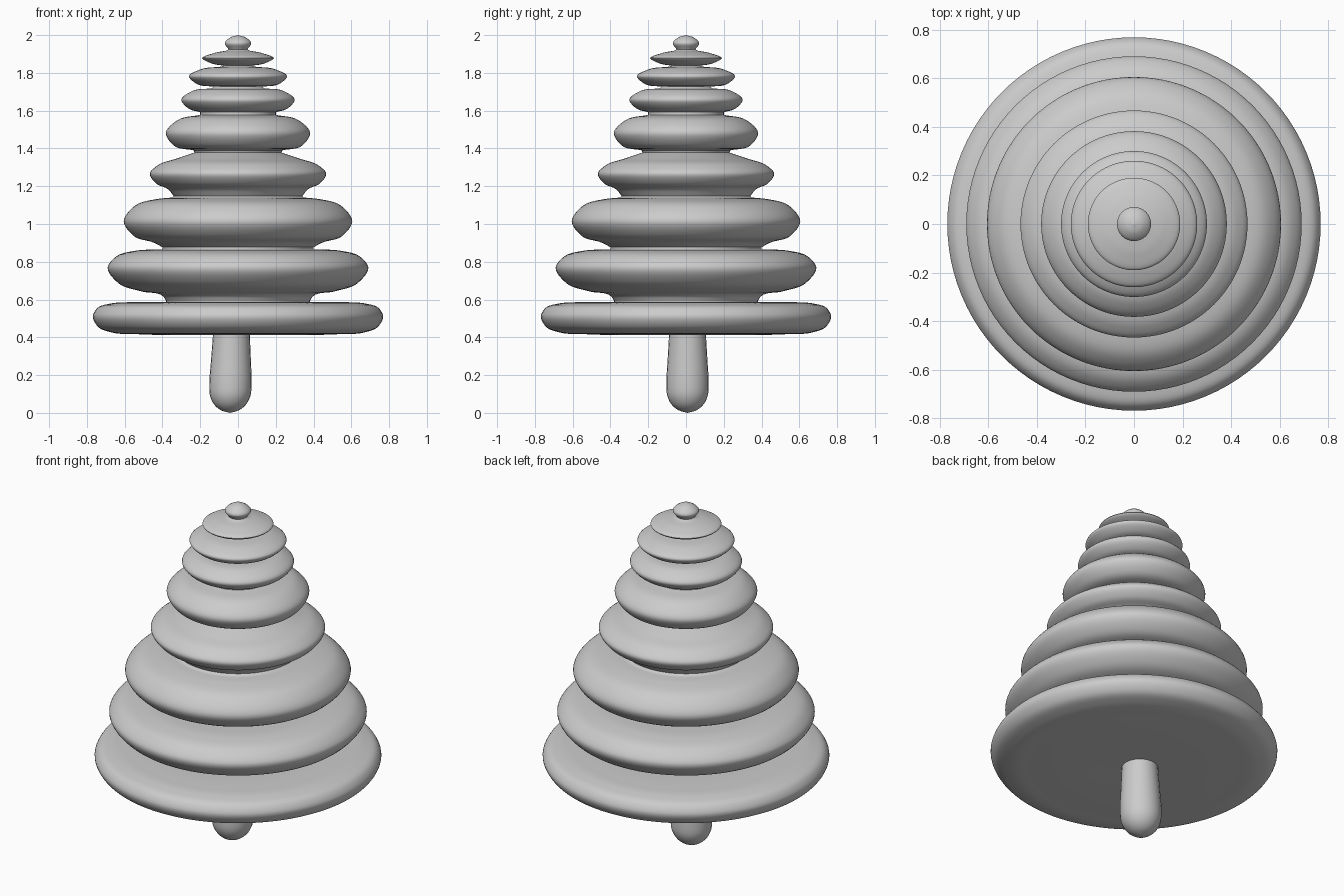
import bpy, bmesh, math
from mathutils import Vector

if "Cube" in bpy.data.objects:
    bpy.data.objects.remove(bpy.data.objects["Cube"])


def smooth_path(points, steps=6):
    """Chord-length spline through (radius, height) points."""
    p = [Vector(q) for q in points]
    d = [(b - a).length for a, b in zip(p, p[1:])]
    v = [(b - a) / l for a, b, l in zip(p, p[1:], d)]
    t = [v[0]] + [(v[i - 1] * d[i] + v[i] * d[i - 1]) / (d[i - 1] + d[i])
                  for i in range(1, len(v))] + [v[-1]]
    out = []
    for i in range(len(d)):
        for k in range(steps):
            s = k / steps
            out.append(p[i] * (2*s**3 - 3*s*s + 1) + t[i] * d[i] * (s**3 - 2*s*s + s)
                       + p[i+1] * (3*s*s - 2*s**3) + t[i+1] * d[i] * (s**3 - s*s))
    return out + [p[-1]]


def lathe(name, path, sides, bottom=(0, 0), lean=(0, 0)):
    """Revolve a top-to-bottom profile; lean offsets the axis per unit height."""
    bm = bmesh.new()
    rings = []
    for r, z in path:
        cx, cy = bottom[0] + lean[0] * z, bottom[1] + lean[1] * z
        n = 1 if r < 1e-4 else sides
        rings.append([bm.verts.new((cx + r * math.cos(2 * math.pi * k / sides) * (n > 1),
                                    cy + r * math.sin(2 * math.pi * k / sides) * (n > 1), z))
                      for k in range(n)])
    for a, b in zip(rings, rings[1:]):
        for k in range(sides):
            quad = [a[k % len(a)], b[k % len(b)], b[(k + 1) % len(b)], a[(k + 1) % len(a)]]
            bm.faces.new(list(dict.fromkeys(quad)))
    bmesh.ops.recalc_face_normals(bm, faces=bm.faces)
    mesh = bpy.data.meshes.new(name)
    bm.to_mesh(mesh)
    bm.free()
    obj = bpy.data.objects.new(name, mesh)
    bpy.context.collection.objects.link(obj)
    bpy.ops.object.select_all(action='DESELECT')
    obj.select_set(True)
    bpy.context.view_layer.objects.active = obj
    bpy.ops.object.shade_smooth_by_angle(angle=math.radians(50))
    return obj


# Foliage tiers, tip first: each is a rounded bulge between creased necks
tiers = [
    [(0, 2), (.04, 1.988), (.07, 1.957), (.05, 1.925)],
    [(.06, 1.918), (.13, 1.904), (.19, 1.878), (.14, 1.85), (.075, 1.838)],
    [(.09, 1.833), (.2, 1.818), (.26, 1.782), (.22, 1.742), (.13, 1.727)],
    [(.14, 1.718), (.24, 1.705), (.3, 1.657), (.26, 1.61), (.2, 1.592)],
    [(.2, 1.578), (.32, 1.55), (.382, 1.482), (.34, 1.415), (.235, 1.39)],
    [(.23, 1.378), (.33, 1.345), (.423, 1.312), (.467, 1.267), (.434, 1.215), (.37, 1.183), (.34, 1.148)],
    [(.35, 1.14), (.43, 1.132), (.545, 1.097), (.605, 1.014), (.55, .935), (.44, .899), (.4, .877)],
    [(.4, .864), (.54, .859), (.645, .828), (.69, .772), (.635, .688), (.51, .643), (.395, .615), (.38, .592)],
    [(.38, .587), (.58, .586), (.68, .578), (.745, .555), (.768, .512), (.74, .455), (.67, .426), (.54, .417), (0, .416)],
]
lathe("foliage", [q for t in tiers for q in smooth_path(t)], 96)

# Slightly off-centre tapered trunk with a round foot
trunk = [(0, .46), (.096, .459), (.098, .41), (.106, .27), (.112, .15), (.107, .09), (.085, .045), (.05, .015), (0, 0)]
lathe("trunk", trunk[:1] + smooth_path(trunk[1:], 3), 24, (-.043, .008), (.02, 0))
